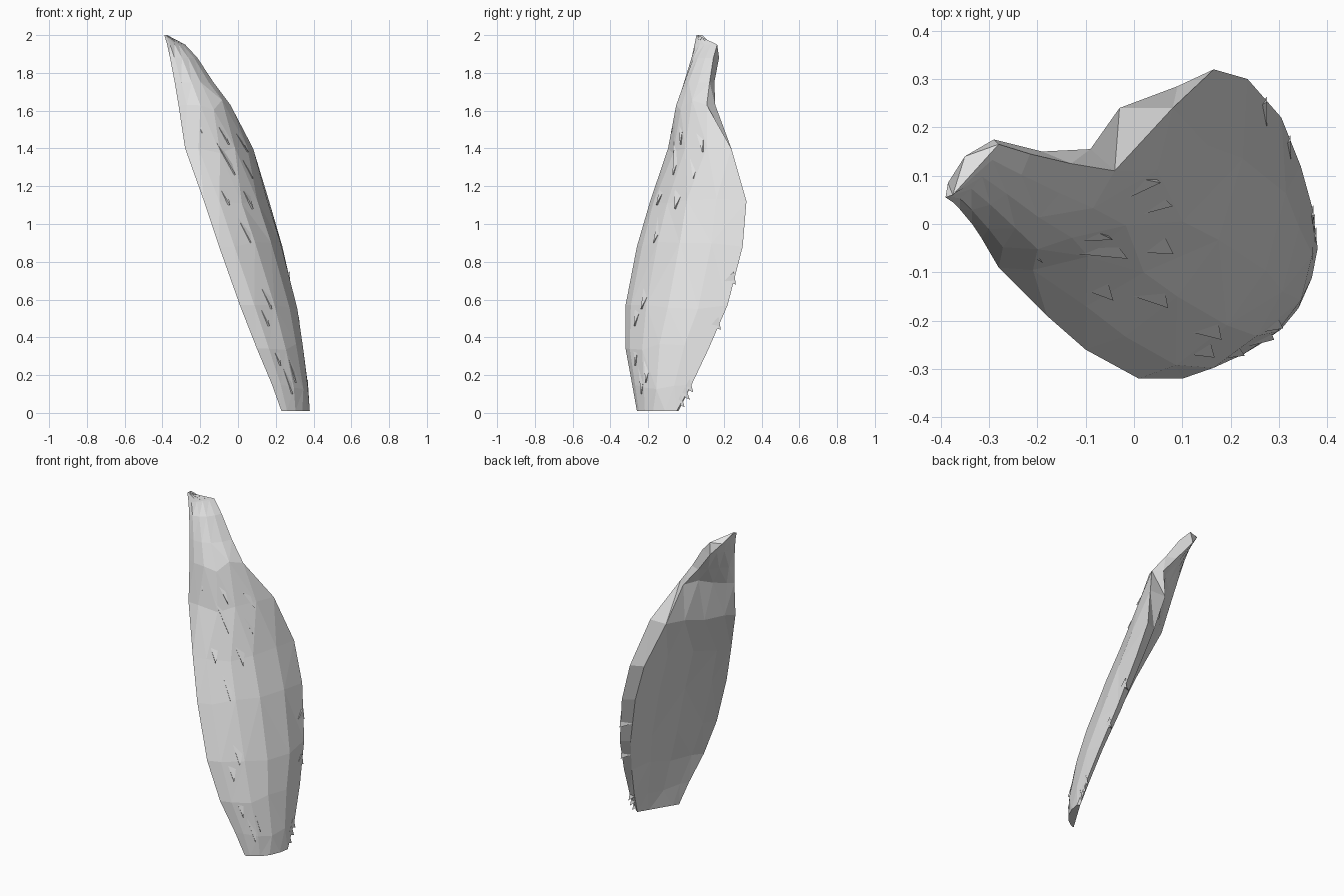
import bpy, bmesh, random
from mathutils import Vector

if "Cube" in bpy.data.objects:
    bpy.data.objects.remove(bpy.data.objects["Cube"])

random.seed(4)
mat = bpy.data.materials.new("pale grey")
mat.diffuse_color = (0.75, 0.75, 0.75, 1)
mat.use_nodes = True
mat.node_tree.nodes["Principled BSDF"].inputs["Base Color"].default_value = mat.diffuse_color

# Stations up the blade: z, left edge x y, front right edge x y, back right edge x y, bulge, hollow of back
STATIONS = [
    (0.01, .23, -.26, .38, -.05, .365, -.04, .04, .0),
    (0.15, .18, -.285, .37, .03, .345, .02, .07, .015),
    (0.34, .10, -.32, .345, .12, .31, .095, .10, .03),
    (0.57, .01, -.32, .305, .22, .255, .185, .12, .03),
    (0.88, -.10, -.26, .235, .30, .17, .26, .125, .03),
    (1.12, -.18, -.19, .165, .32, .09, .285, .125, .03),
    (1.40, -.28, -.09, .08, .24, -.03, .24, .115, .02),
    (1.63, -.315, -.03, -.04, .11, -.09, .155, .08, .01),
    (1.75, -.335, .0, -.13, .125, -.19, .15, .06, .0),
    (1.88, -.36, .03, -.215, .145, -.29, .175, .035, .0),
    (1.95, -.375, .045, -.28, .165, -.35, .14, .015, .0),
    (2.00, -.39, .055, -.375, .06, -.385, .085, .0, .0),
]
OUTER = [(.1, .45), (.3, .9), (.52, 1.0), (.78, .65)]   # position across, share of bulge
BACK = [(.72, .8), (.42, 1.0), (.15, .5)]


def station_at(z):
    for a, b in zip(STATIONS, STATIONS[1:]):
        if z <= b[0]:
            f = (z - a[0]) / (b[0] - a[0])
            return [p + (q - p) * f for p, q in zip(a, b)]
    return STATIONS[-1]


def across(s, t, share, back=False):
    """Point on the outer or back face at fraction t from left to right edge."""
    left = Vector((s[1], s[2], s[0]))
    right = Vector((s[5], s[6], s[0])) if back else Vector((s[3], s[4], s[0]))
    d = right - left
    n = Vector((d.y, -d.x, 0)).normalized()
    return left + d * t + n * share * (s[8] if back else s[7])


def outer_point(z, t):
    pts = [(0, 0)] + OUTER + [(1, 0)]
    for (t0, h0), (t1, h1) in zip(pts, pts[1:]):
        if t <= t1:
            return across(station_at(z), t, h0 + (h1 - h0) * (t - t0) / (t1 - t0))


def finish(name, bm):
    bmesh.ops.recalc_face_normals(bm, faces=bm.faces)
    me = bpy.data.meshes.new(name)
    bm.to_mesh(me)
    bm.free()
    me.materials.append(mat)
    ob = bpy.data.objects.new(name, me)
    bpy.context.collection.objects.link(ob)


# Curved body: bowed sections with a hollow back, joined by faceted skin
bm = bmesh.new()
rings = []
for i, s in enumerate(STATIONS):
    loop = [across(s, 0, 0)]
    loop += [across(s, t, h) for t, h in OUTER]
    loop += [Vector((s[3], s[4], s[0])), Vector((s[5], s[6], s[0]))]
    loop += [across(s, t, h, True) for t, h in BACK]
    if 0 < i < len(STATIONS) - 4:                       # uneven facets inside the outline
        for k in (2, 3, 4, 7, 8):
            loop[k] += Vector((-.3, 0, 1)) * random.uniform(-.03, .03)
    rings.append([bm.verts.new(p) for p in loop])
for a, b in zip(rings, rings[1:]):
    for k in range(len(a)):
        m = (k + 1) % len(a)
        bm.faces.new((a[k], a[m], b[m], b[k]))
bm.faces.new(rings[0])
bm.faces.new(rings[-1])
bmesh.ops.triangulate(bm, faces=bm.faces)
finish("curved_body", bm)


def wedge(bm, root_a, root_b, tip, base):
    v = [bm.verts.new(p) for p in (root_a, root_b, tip, base)]
    for f in ((0, 1, 2), (0, 2, 3), (1, 3, 2), (0, 3, 1)):
        bm.faces.new([v[k] for k in f])


# Slim raised slivers down the left part of the outer face: z, position across
bm = bmesh.new()
out = Vector((.75, -.65, .1))
for z, t in [(1.68, .12), (1.62, .4), (1.58, .68), (1.46, .3), (1.44, .55), (1.30, .12),
             (1.28, .36), (1.10, .2), (.75, .2), (.66, .12), (.45, .12), (.36, .3), (.30, .2)]:
    top, low = outer_point(z, t), outer_point(z - .2, t + .05)
    side = outer_point(z - .12, t + .1)
    wedge(bm, top - out * .004, side - out * .002, low + out * .012, low - out * .012)
finish("surface_slivers", bm)

# Ragged teeth along the lower right edge
bm = bmesh.new()
for z, size in [(.05, .02), (.09, .025), (.13, .02), (.46, .012), (.70, .01)]:
    s = station_at(z)
    edge, inner = Vector((s[3], s[4], z)), across(s, .93, .2)
    back = Vector((s[5], s[6], z))
    wedge(bm, edge + Vector((0, 0, .05)), inner, edge + Vector((.0, size, -.02)), back)
finish("edge_teeth", bm)
